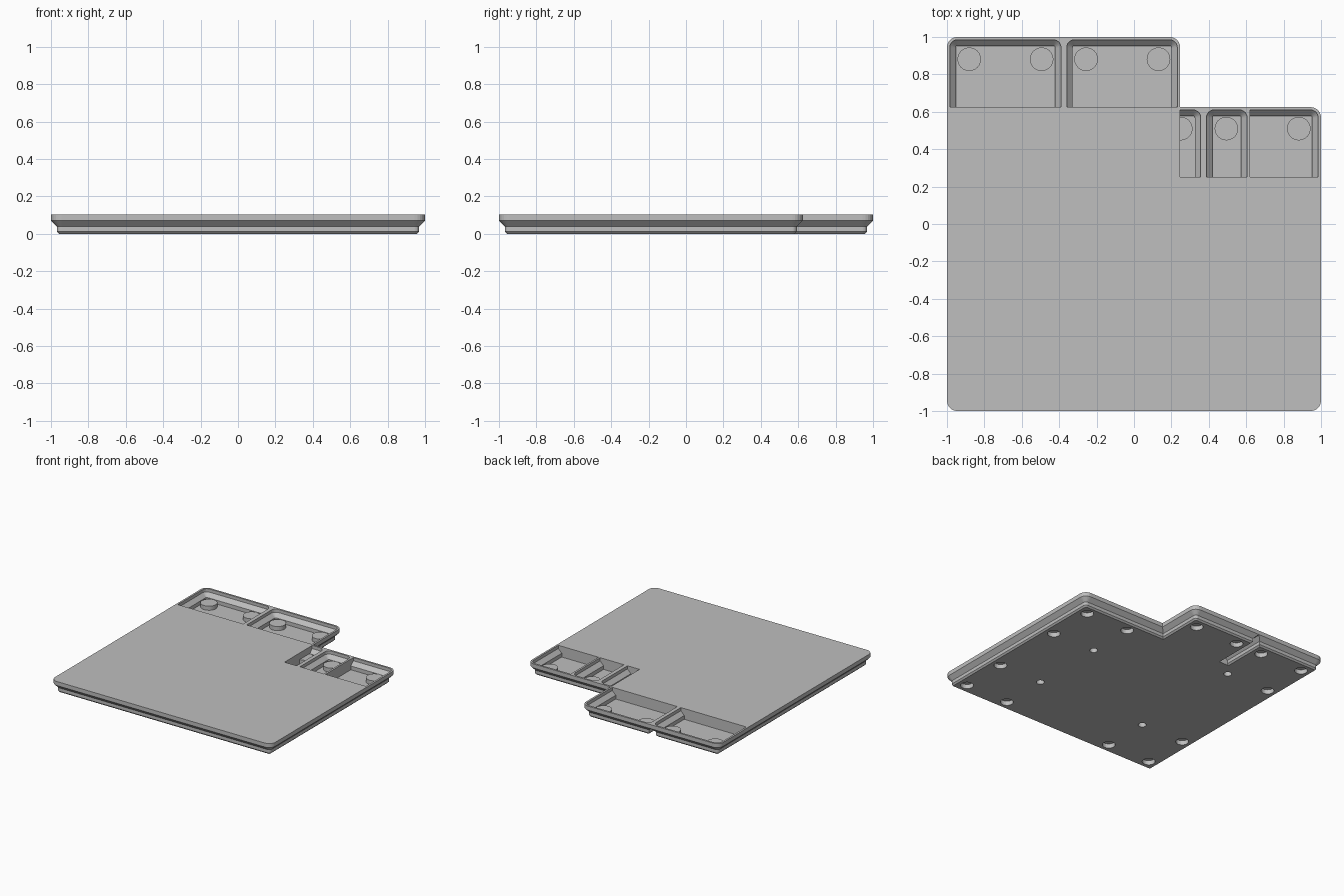
import bpy, bmesh, math

cube = bpy.data.objects.get("Cube")
if cube:
    bpy.data.objects.remove(cube)

# One plain grey plastic
grey = bpy.data.materials.new("grey_plastic")
grey.use_nodes = True
grey.diffuse_color = (0.52, 0.52, 0.52, 1)
grey.node_tree.nodes["Principled BSDF"].inputs["Base Color"].default_value = (0.52, 0.52, 0.52, 1)

TOP = 0.104
RADIUS = 0.056
MID = 0.625      # front edge of the rear bays
STEP = 0.247     # side edge of the rear wing


def new_object(name, bm):
    bmesh.ops.remove_doubles(bm, verts=bm.verts, dist=1e-5)
    bmesh.ops.recalc_face_normals(bm, faces=bm.faces)
    mesh = bpy.data.meshes.new(name)
    bm.to_mesh(mesh)
    bm.free()
    mesh.materials.append(grey)
    obj = bpy.data.objects.new(name, mesh)
    bpy.context.collection.objects.link(obj)
    return obj


def outline(corners, inset):
    """Corners are x, y and the inward inset direction, counter-clockwise."""
    points = []
    for x, y, sx, sy, rounded in corners:
        r = max(RADIUS - inset, 0) if rounded else 0
        cx, cy = x + sx * (inset + r), y + sy * (inset + r)
        if not rounded:
            points.append((cx, cy))
            continue
        arc = [(cx - sx * r * math.cos(t), cy - sy * r * math.sin(t))
               for t in (i * math.pi / 12 for i in range(7))]
        points += arc if sx * sy > 0 else arc[::-1]
    return points


def loft(name, corners, profile):
    """Stack inset copies of an outline; profile is (inset, z) from below."""
    bm = bmesh.new()
    rings = [[bm.verts.new((x, y, z)) for x, y in outline(corners, inset)]
             for inset, z in profile]
    n = len(rings[0])
    for low, high in zip(rings, rings[1:]):
        for i in range(n):
            j = (i + 1) % n
            bm.faces.new((low[i], low[j], high[j], high[i]))
    bm.faces.new(rings[0][::-1])
    bm.faces.new(rings[-1])
    return new_object(name, bm)


def cylinder(name, x, y, r, z0, z1, sides=24):
    bm = bmesh.new()
    bmesh.ops.create_cone(bm, cap_ends=True, segments=sides, radius1=r, radius2=r, depth=z1 - z0)
    bmesh.ops.translate(bm, verts=bm.verts, vec=(x, y, (z0 + z1) / 2))
    return new_object(name, bm)


def combine(target, tool, operation):
    tool.hide_render = True
    mod = target.modifiers.new("cut", "BOOLEAN")
    mod.operation = operation
    mod.solver = "EXACT"
    mod.object = tool
    bpy.context.view_layer.objects.active = target
    bpy.ops.object.modifier_apply(modifier=mod.name)
    bpy.data.objects.remove(tool)


# Stepped tray body with a chamfered foot
body = loft("tray_body", [
    (-1, -1, 1, 1, True), (1, -1, -1, 1, True), (1, MID, -1, -1, True),
    (STEP, MID, -1, -1, False), (STEP, 1, -1, -1, True), (-1, 1, 1, -1, True),
], [(0.044, 0), (0.032, 0.012), (0.032, 0.039), (0, 0.071), (0, TOP)])

# Open bays: x range, y range, and whether the left and right sides have walls
bays = [
    (-1, -0.375, MID, 1, 1, 1),
    (-0.375, STEP, MID, 1, 1, 1),
    (STEP, 0.372, 0.25, MID, 0, 1),
    (0.372, 0.62, 0.25, MID, 1, 1),
    (0.62, 1, 0.25, MID, 0, 1),
]
for x0, x1, y0, y1, left, right in bays:
    bay = loft("bay_cutter", [
        (x0, y0, left, 0, False), (x1, y0, -right, 0, False),
        (x1, y1, -right, -1, right), (x0, y1, left, -1, left),
    ], [(0.047, 0.016), (0.047, 0.047), (0.0155, 0.078), (0.0155, TOP + 0.02)])
    combine(body, bay, "DIFFERENCE")

# Groove under the wall between the two rear bays
bm = bmesh.new()
half = [(0.044, -0.01), (0.044, 0), (0.032, 0.012), (0.032, 0.039), (0.002, 0.069)]
section = half + [(-w, z) for w, z in half[::-1]]
face = bm.faces.new([bm.verts.new((-0.375 + w, 0.595, z)) for w, z in section])
ext = bmesh.ops.extrude_face_region(bm, geom=[face])
bmesh.ops.translate(bm, vec=(0, 0.5, 0),
                    verts=[v for v in ext["geom"] if isinstance(v, bmesh.types.BMVert)])
combine(body, new_object("groove_cutter", bm), "DIFFERENCE")

# Round bosses standing on the bay floors
bosses = [(x, 0.881) for x in (-0.881, -0.494, -0.256, 0.131)]
bosses += [(x, 0.51) for x in (0.25, 0.494, 0.881)]
for x, y in bosses:
    combine(body, cylinder("boss", x, y, 0.063, 0.008, 0.05), "UNION")

# Magnet sockets underneath: three wide and one narrow at each corner cell
cells = [(-0.688, -0.688), (0.688, -0.688), (-0.688, 0.688), (0.688, 0.316)]
sockets = [(-0.256, 0.881, 0.048), (0.131, 0.881, 0.048)]
for cx, cy in cells:
    for sx in (-1, 1):
        for sy in (-1, 1):
            inner = sx * cx < 0 and sy * cy < 0
            sockets.append((cx + sx * 0.1935, cy + sy * 0.1935, 0.03 if inner else 0.048))
for x, y, r in sockets:
    combine(body, cylinder("socket_cutter", x, y, r, -0.02, 0.036), "DIFFERENCE")
